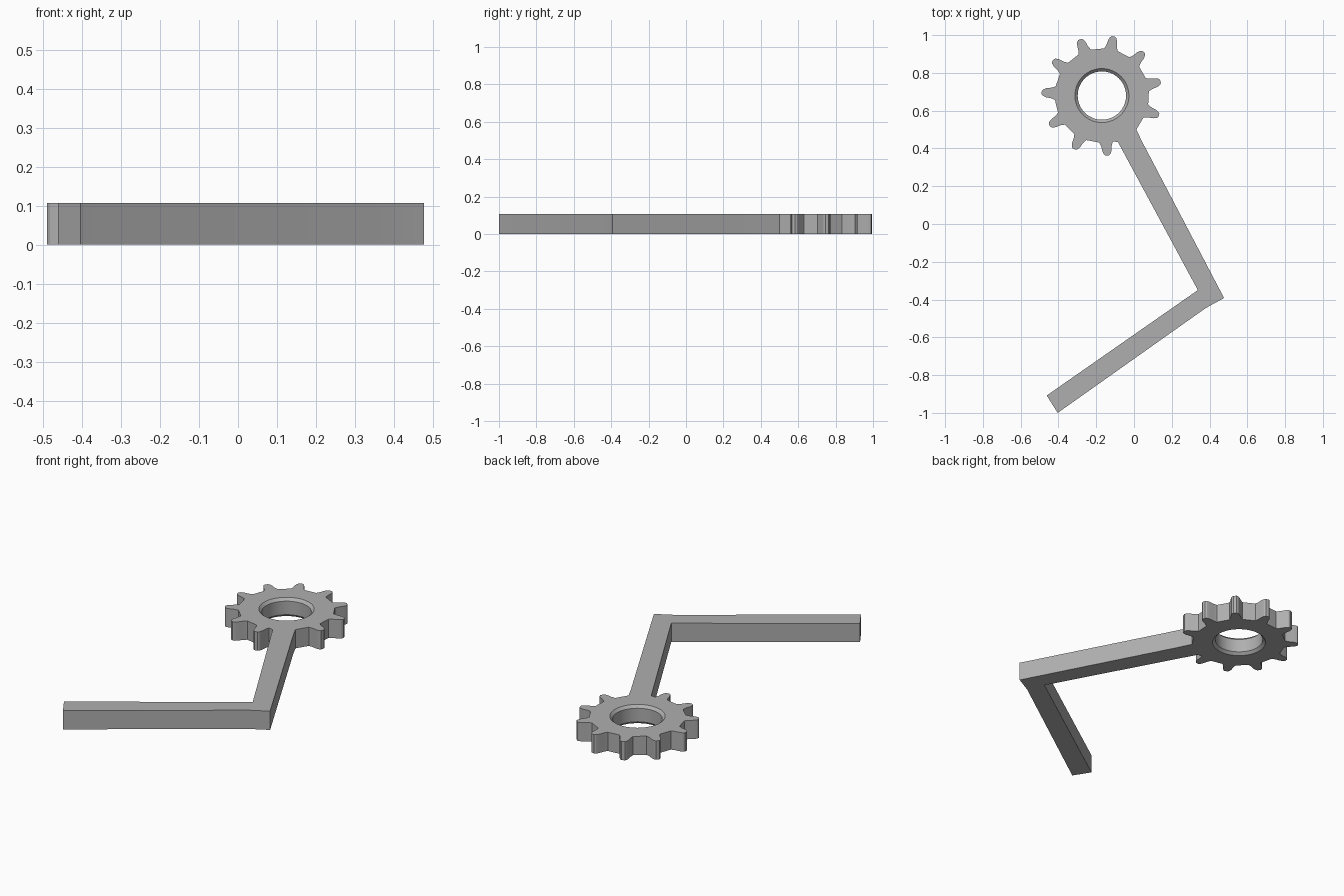
import bpy, bmesh, math
from mathutils import Vector

cube = bpy.data.objects.get("Cube")
if cube:
    bpy.data.objects.remove(cube, do_unlink=True)

THICK = 0.107
CENTRE = Vector((-0.17, 0.68))
TEETH = 11

grey = bpy.data.materials.new("plain_grey")
grey.use_nodes = True
colour = (0.43, 0.43, 0.43, 1)
grey.diffuse_color = colour
grey.node_tree.nodes["Principled BSDF"].inputs["Base Color"].default_value = colour


def make_object(name, bm):
    bmesh.ops.recalc_face_normals(bm, faces=bm.faces)
    mesh = bpy.data.meshes.new(name)
    bm.to_mesh(mesh)
    bm.free()
    mesh.materials.append(grey)
    obj = bpy.data.objects.new(name, mesh)
    bpy.context.collection.objects.link(obj)
    return obj


def tooth(angle):
    """Outline of one tapered tooth, as (radius, half width) steps."""
    flank = [(0.247, 0.036), (0.268, 0.028), (0.295, 0.024), (0.312, 0.017), (0.319, 0.009)]
    steps = [(r, -w) for r, w in flank] + [(r, w) for r, w in reversed(flank)]
    out = Vector((math.cos(angle), math.sin(angle)))
    side = Vector((-out.y, out.x))
    return [CENTRE + out * r + side * w for r, w in steps]


# Outline: ten teeth, with the bent arm in place of the eleventh
outline = []
for i in range(TEETH - 1):
    outline += tooth(math.radians(13.4) + (i - 1) * math.tau / TEETH)
arm = [(-0.085, 0.434), (0.338, -0.35), (-0.462, -0.908), (-0.404, -1.0),
       (0.38, -0.445), (0.477, -0.392), (0.046, 0.43), (0.012, 0.50)]
outline += [Vector(p) for p in arm]

# Gear and arm plate
bm = bmesh.new()
base = bm.faces.new([bm.verts.new((p.x, p.y, 0)) for p in outline])
new = bmesh.ops.extrude_face_region(bm, geom=[base])["geom"]
bmesh.ops.translate(bm, vec=(0, 0, THICK),
                    verts=[v for v in new if isinstance(v, bmesh.types.BMVert)])
plate = make_object("gear_with_bent_arm", bm)

# Chamfered bore, cut with a turned profile
CHAMFER, BORE, RIM, OVER = 0.015, 0.128, 0.143, 0.01
flare = RIM + OVER * (RIM - BORE) / CHAMFER
profile = [(flare, -OVER), (BORE, CHAMFER), (BORE, THICK - CHAMFER), (flare, THICK + OVER)]
bm = bmesh.new()
SIDES = 64
rings = [[bm.verts.new((CENTRE.x + r * math.cos(math.tau * i / SIDES),
                        CENTRE.y + r * math.sin(math.tau * i / SIDES), z))
          for i in range(SIDES)] for r, z in profile]
for low, high in zip(rings, rings[1:]):
    for i in range(SIDES):
        j = (i + 1) % SIDES
        bm.faces.new((low[i], low[j], high[j], high[i]))
bm.faces.new(rings[0])
bm.faces.new(rings[-1])
cutter = make_object("bore_cutter", bm)
cutter.hide_render = True

cut = plate.modifiers.new("bore", "BOOLEAN")
cut.operation = "DIFFERENCE"
cut.solver = "EXACT"
cut.object = cutter
bpy.ops.object.select_all(action="DESELECT")
plate.select_set(True)
bpy.context.view_layer.objects.active = plate
bpy.ops.object.modifier_apply(modifier=cut.name)
bpy.data.objects.remove(cutter, do_unlink=True)
bpy.ops.object.shade_smooth_by_angle(angle=math.radians(20))
